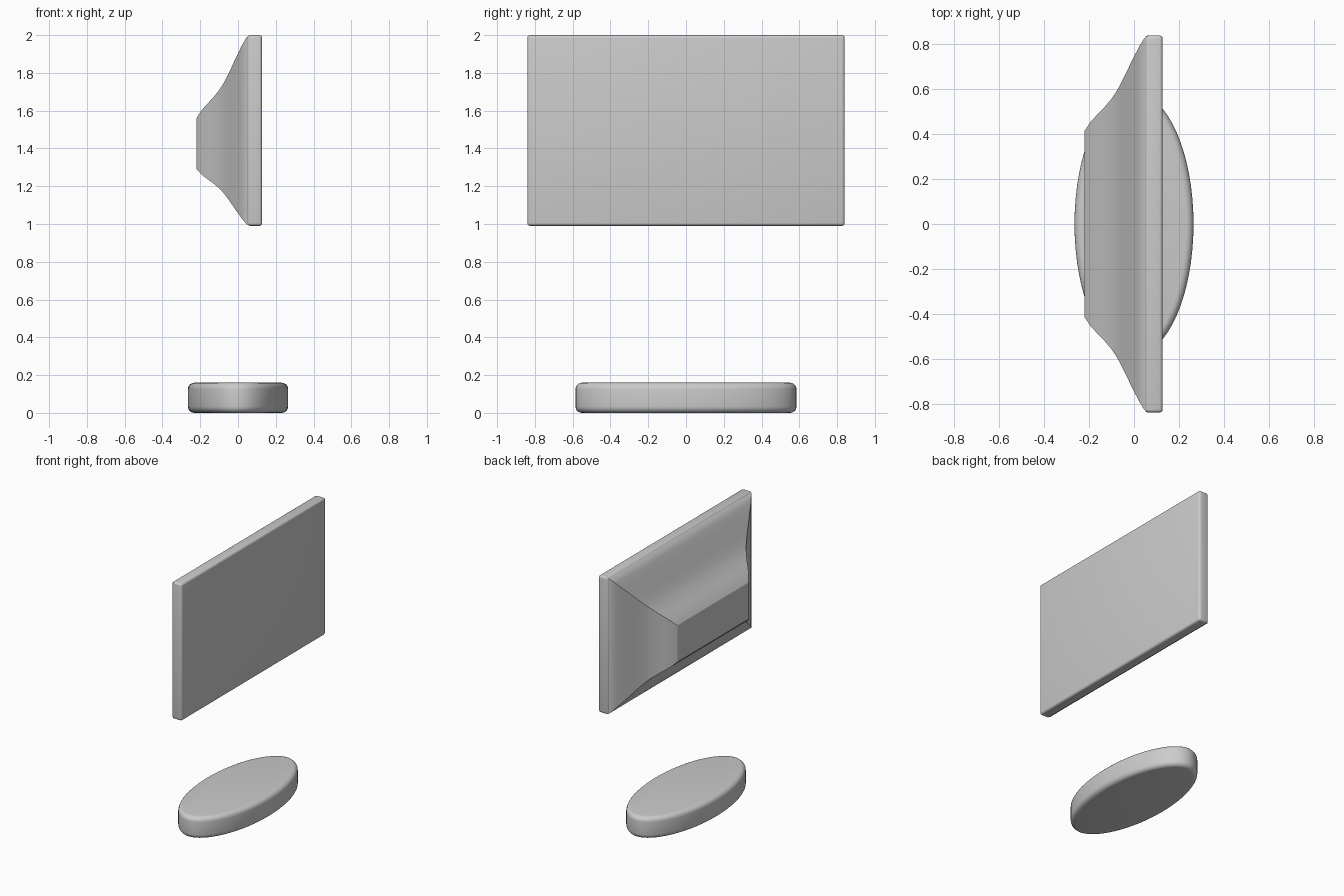
import bpy, bmesh, math

if "Cube" in bpy.data.objects:
    bpy.data.objects.remove(bpy.data.objects["Cube"])


def finish(name, bm, angle=30):
    bmesh.ops.recalc_face_normals(bm, faces=bm.faces)
    mesh = bpy.data.meshes.new(name)
    bm.to_mesh(mesh)
    bm.free()
    ob = bpy.data.objects.new(name, mesh)
    bpy.context.collection.objects.link(ob)
    bpy.ops.object.select_all(action='DESELECT')
    ob.select_set(True)
    bpy.context.view_layer.objects.active = ob
    bpy.ops.object.shade_smooth_by_angle(angle=math.radians(angle))
    return ob


# Screen panel: thin rounded box facing +x
bm = bmesh.new()
bmesh.ops.create_cube(bm, size=1)
for v in bm.verts:
    v.co = (0.088 + v.co.x * 0.08, v.co.y * 1.68, 1.495 + v.co.z * 1.01)
bmesh.ops.bevel(bm, geom=bm.edges[:], offset=0.016, segments=4,
                profile=0.5, affect='EDGES')
finish("screen_panel", bm, 40)

# Rear housing: rectangles lofted along an S-shaped profile (x, inset fraction)
profile = [(0.06, 0.0), (0.045, 0.02), (0.02, 0.12), (0.0, 0.215), (-0.02, 0.31),
           (-0.04, 0.41), (-0.06, 0.505), (-0.08, 0.59), (-0.10, 0.66),
           (-0.13, 0.745), (-0.16, 0.82), (-0.19, 0.895), (-0.22, 1.0)]
bm = bmesh.new()
rings = []
for x, f in profile:
    y = 0.835 - 0.42 * f
    top, bottom = 1.997 - 0.437 * f, 0.993 + 0.297 * f
    rings.append([bm.verts.new((x, a, b)) for a, b in
                  ((-y, bottom), (y, bottom), (y, top), (-y, top))])
for r, s in zip(rings, rings[1:]):
    for i in range(4):
        j = (i + 1) % 4
        bm.faces.new((r[i], r[j], s[j], s[i]))
bm.faces.new(rings[0])
bm.faces.new(rings[-1])
finish("rear_housing", bm)

# Oval base with rounded rims
bm = bmesh.new()
bmesh.ops.create_cone(bm, cap_ends=True, segments=64, radius1=1, radius2=1, depth=0.16)
for v in bm.verts:
    v.co = (v.co.x * 0.265, v.co.y * 0.585, v.co.z + 0.08)
rims = [e for e in bm.edges if abs(e.verts[0].co.z - e.verts[1].co.z) < 1e-4]
bmesh.ops.bevel(bm, geom=rims, offset=0.034, segments=5, profile=0.5, affect='EDGES')
finish("oval_base", bm, 40)
